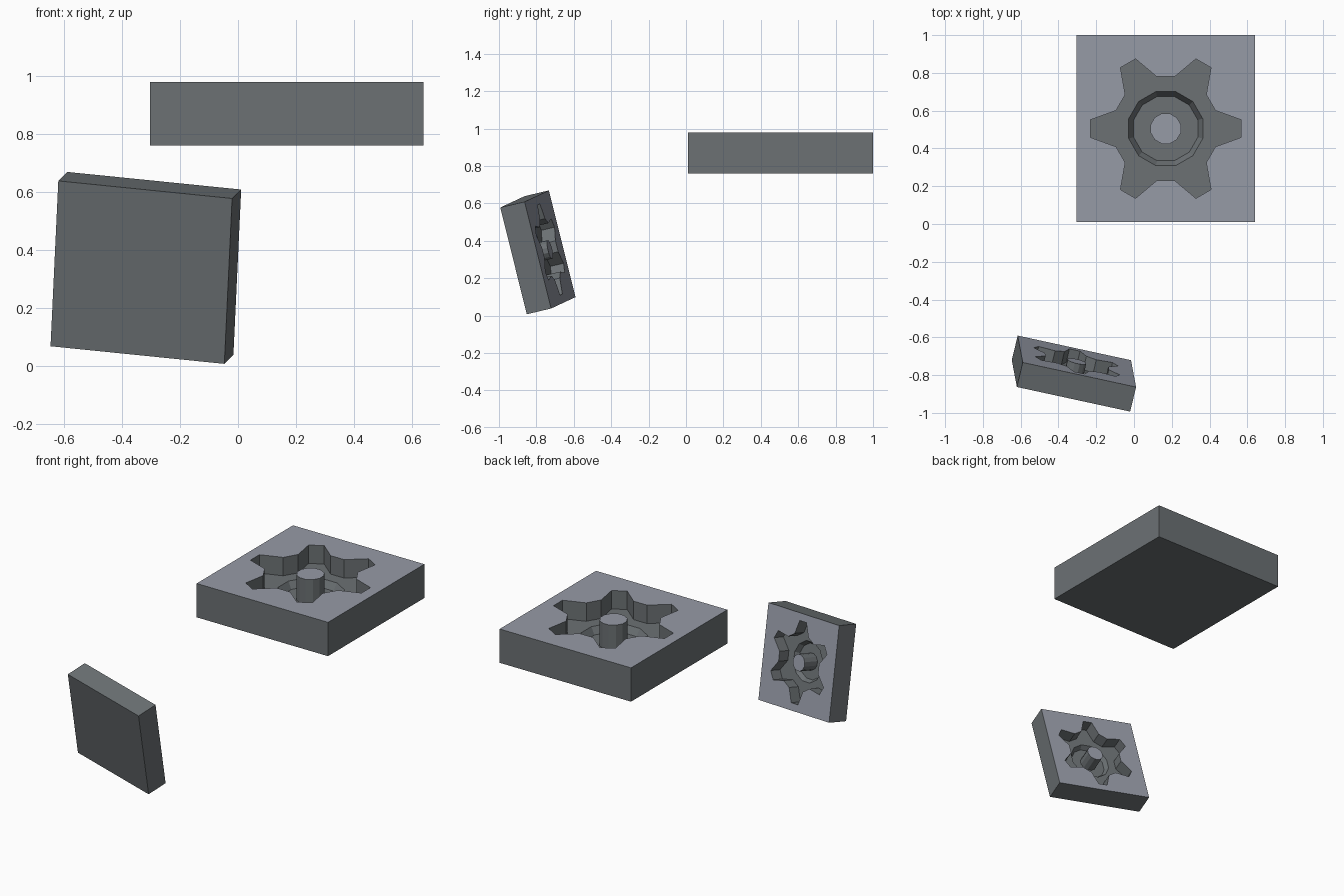
import bpy, bmesh, math
from mathutils import Matrix, Vector

if "Cube" in bpy.data.objects:
    bpy.data.objects.remove(bpy.data.objects["Cube"])

def material(name, rgb):
    m = bpy.data.materials.new(name)
    m.diffuse_color = (*rgb, 1)
    m.use_nodes = True
    m.node_tree.nodes["Principled BSDF"].inputs["Base Color"].default_value = m.diffuse_color
    return m

stone = material("dark stone", (0.150, 0.166, 0.175))
face_paint = material("pale blue grey", (0.305, 0.325, 0.38))

W, D, H = 0.945, 0.99, 0.22      # slab size, centred on its own origin
TOP = H / 2
GEAR_FLOOR = TOP - 0.12
PIT_FLOOR = TOP - 0.165

def polar(r, deg):
    a = math.radians(deg)
    return (r * math.cos(a), r * math.sin(a))

def gear():
    pts = []
    for k in range(6):
        for r, a in ((0.402, -6.6), (0.402, 6.6), (0.28, 20), (0.28, 40)):
            pts.append(polar(r, 60 * k + a))
    return pts

def circle(r):
    return [polar(r, 30 * k + 15) for k in range(12)]

rect = [(-W/2, -D/2), (W/2, -D/2), (W/2, D/2), (-W/2, D/2)]

def gear_slab(name, matrix):
    bm = bmesh.new()
    # outlines followed from the underside, over the rim, down into the socket and up the post
    profile = [(rect, -TOP), (rect, TOP), (gear(), TOP), (gear(), GEAR_FLOOR),
               (circle(0.203), GEAR_FLOOR), (circle(0.176), PIT_FLOOR),
               (circle(0.083), PIT_FLOOR), (circle(0.083), TOP)]
    rings = [[bm.verts.new((x, y, z)) for x, y in pts] for pts, z in profile]

    def loop_edges(ring):
        return [bm.edges.get((a, b)) or bm.edges.new((a, b))
                for a, b in zip(ring, ring[1:] + ring[:1])]

    for lo, hi in zip(rings, rings[1:]):
        if len(lo) == len(hi):
            n = len(lo)
            for i in range(n):
                j = (i + 1) % n
                bm.faces.new((lo[i], lo[j], hi[j], hi[i]))
        else:
            # flat area between two different outlines
            bmesh.ops.triangle_fill(bm, edges=loop_edges(lo) + loop_edges(hi),
                                    use_beauty=True, normal=(0, 0, 1))
    bm.faces.new(rings[0])
    bm.faces.new(rings[-1])
    bmesh.ops.recalc_face_normals(bm, faces=bm.faces[:])
    bm.normal_update()
    # the rim and post cap are pale, everything else is dark
    for f in bm.faces:
        f.material_index = int(all(v.co.z > TOP - 1e-4 for v in f.verts))
    me = bpy.data.meshes.new(name)
    bm.to_mesh(me)
    bm.free()
    me.materials.append(stone)
    me.materials.append(face_paint)
    ob = bpy.data.objects.new(name, me)
    bpy.context.collection.objects.link(ob)
    ob.matrix_world = matrix
    return ob

# large slab lying flat
gear_slab("large_gear_socket", Matrix.Translation((0.168, 0.505, 0.87)))

# small slab standing tilted, socket turned to the back
ax = Vector((0.027, -0.143, 0.574)).normalized()
ay = Vector((0.60, -0.13, -0.062))
ay = (ay - ax * ay.dot(ax)).normalized()
az = ax.cross(ay)
rot = Matrix((ax, ay, az)).transposed().to_4x4()
gear_slab("small_gear_socket",
          Matrix.Translation((-0.318, -0.792, 0.338)) @ rot @ Matrix.Scale(0.623, 4))
